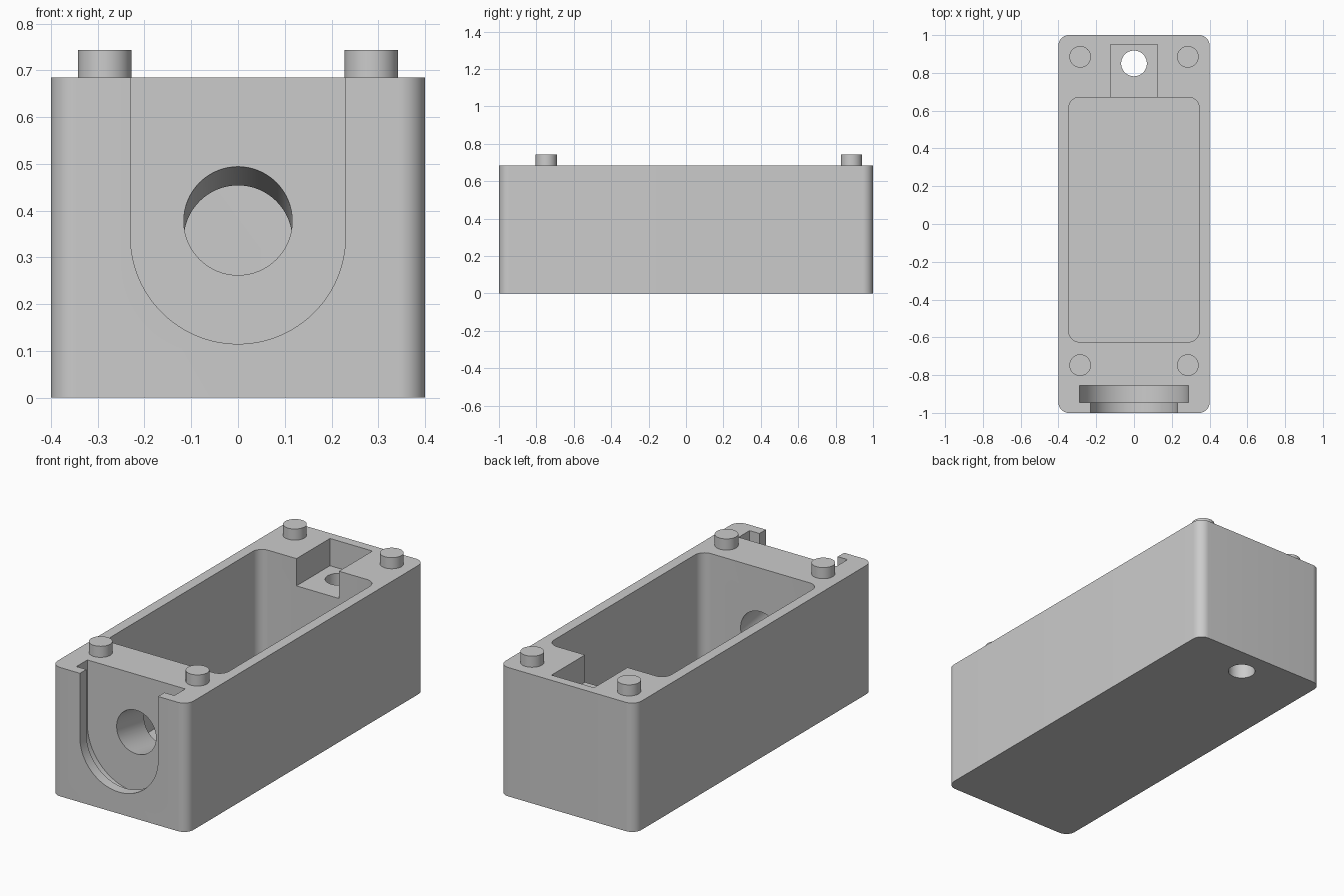
import bpy, bmesh
from math import pi, sin, cos
from mathutils import Vector

cube = bpy.data.objects.get("Cube")
if cube:
    bpy.data.objects.remove(cube, do_unlink=True)

grey = bpy.data.materials.new("plain grey")
grey.use_nodes = True
COLOUR = (0.6, 0.6, 0.6, 1)
grey.diffuse_color = COLOUR
grey.node_tree.nodes["Principled BSDF"].inputs["Base Color"].default_value = COLOUR

HEIGHT = 0.685


def arc(cx, cy, r, start, end, steps):
    return [(cx + r * cos(start + (end - start) * i / steps),
             cy + r * sin(start + (end - start) * i / steps)) for i in range(steps + 1)]


def circle(cx, cy, r, steps=64):
    return arc(cx, cy, r, 0, 2 * pi, steps)[:-1]


def rounded_rect(x0, x1, y0, y1, r):
    corners = [(x1 - r, y1 - r), (x0 + r, y1 - r), (x0 + r, y0 + r), (x1 - r, y0 + r)]
    return [p for i, (x, y) in enumerate(corners)
            for p in arc(x, y, r, i * pi / 2, (i + 1) * pi / 2, 12)]


def u_shape(half_width, centre_z):
    return arc(0, centre_z, half_width, pi, 2 * pi, 48) + [(half_width, 1), (-half_width, 1)]


def prism(name, outline, start, travel, upright=True):
    """Extrude an outline (xy if upright, else xz) along a travel vector."""
    bm = bmesh.new()
    points = [(a, b, start) if upright else (a, start, b) for a, b in outline]
    face = bm.faces.new([bm.verts.new(p) for p in points])
    grown = bmesh.ops.extrude_face_region(bm, geom=[face])["geom"]
    moved = [v for v in grown if isinstance(v, bmesh.types.BMVert)]
    bmesh.ops.translate(bm, verts=moved, vec=Vector(travel))
    bmesh.ops.recalc_face_normals(bm, faces=bm.faces)
    mesh = bpy.data.meshes.new(name)
    bm.to_mesh(mesh)
    bm.free()
    mesh.materials.append(grey)
    obj = bpy.data.objects.new(name, mesh)
    bpy.context.collection.objects.link(obj)
    return obj


def activate(obj):
    bpy.ops.object.select_all(action='DESELECT')
    obj.select_set(True)
    bpy.context.view_layer.objects.active = obj


def cut(target, cutter):
    cutter.hide_render = True
    mod = target.modifiers.new("cut", 'BOOLEAN')
    mod.operation, mod.solver, mod.object = 'DIFFERENCE', 'EXACT', cutter
    activate(target)
    bpy.ops.object.modifier_apply(modifier=mod.name)
    bpy.data.objects.remove(cutter, do_unlink=True)


# Outer block with rounded upright edges
body = prism("housing_body", rounded_rect(-0.4, 0.4, -1, 1, 0.055), 0, (0, 0, HEIGHT))

# Main cavity
cut(body, prism("cavity", rounded_rect(-0.345, 0.345, -0.624, 0.67, 0.055), 0.057, (0, 0, 1)))

# Shallow notch behind the cavity, with a hole down through the base
notch = [(-0.125, 0.6), (0.125, 0.6), (0.125, 0.951), (-0.125, 0.951)]
cut(body, prism("notch", notch, 0.54, (0, 0, 0.5)))
cut(body, prism("base_hole", circle(0, 0.85, 0.068), -0.1, (0, 0, 0.8)))

# Front slot, and the wider groove hidden behind its lip
cut(body, prism("front_slot", u_shape(0.23, 0.345), -1.1, (0, 0.2, 0), False))
cut(body, prism("front_groove", u_shape(0.288, 0.345), -0.946, (0, 0.092, 0), False))

# Port that slopes down from the groove into the cavity
cut(body, prism("sloped_port", circle(0, 0.387, 0.116), -0.905, (0, 0.345, -0.06), False))

activate(body)
bpy.ops.object.shade_smooth_by_angle(angle=pi / 6)

# Locating pegs on the rim
for side, x in (("left", 0.285), ("right", -0.285)):
    for end, y in (("front", -0.747), ("back", 0.885)):
        peg = prism(f"peg_{end}_{side}", circle(x, y, 0.057, 48), HEIGHT - 0.01, (0, 0, 0.069))
        activate(peg)
        bpy.ops.object.shade_smooth_by_angle(angle=pi / 6)
